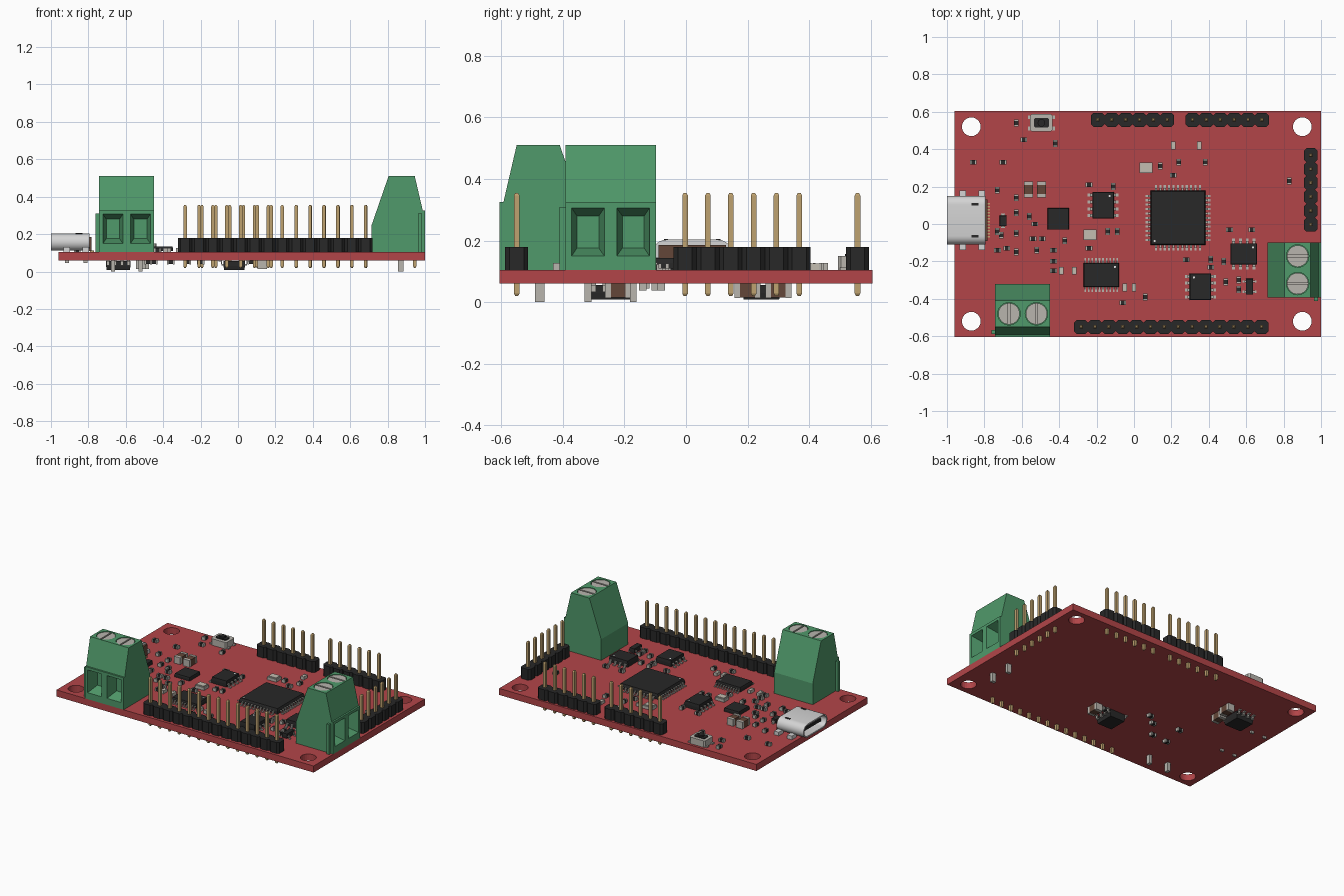
import bpy, bmesh, math
from mathutils import Matrix, Vector

cube = bpy.data.objects.get("Cube")
if cube:
    bpy.data.objects.remove(cube, do_unlink=True)

COLOURS = {
    "board_red": (0.45, 0.06, 0.066), "terminal_green": (0.08, 0.32, 0.145),
    "plastic_black": (0.021, 0.021, 0.021), "pin_gold": (0.52, 0.36, 0.16),
    "lead_grey": (0.48, 0.46, 0.42), "shell_silver": (0.66, 0.66, 0.66),
    "capacitor_brown": (0.125, 0.062, 0.04), "ceramic_beige": (0.55, 0.51, 0.44),
    "mark_white": (0.8, 0.8, 0.8),
}
MATS = {}
for label, rgb in COLOURS.items():
    m = bpy.data.materials.new(label)
    m.use_nodes = True
    m.diffuse_color = (*rgb, 1)
    m.node_tree.nodes["Principled BSDF"].inputs["Base Color"].default_value = (*rgb, 1)
    MATS[label] = m

TOP, UNDER = (0.105, 1), (0.06, -1)              # board faces: height, outward sign
ALONG_X = Matrix(((0, 0, 1, 0), (1, 0, 0, 0), (0, 1, 0, 0), (0, 0, 0, 1)))
ALONG_Y = Matrix(((1, 0, 0, 0), (0, 0, 1, 0), (0, 1, 0, 0), (0, 0, 0, 1)))


def circle(x, y, r, n=24, a0=0.0, a1=math.tau):
    full = abs(a1 - a0 - math.tau) < 1e-6
    steps = n if full else n - 1
    return [(x + r * math.cos(a0 + (a1 - a0) * i / steps),
             y + r * math.sin(a0 + (a1 - a0) * i / steps)) for i in range(n)]


def rect(x, y, w, d, cut=0):
    w, d = w / 2, d / 2
    if not cut:
        return [(x - w, y - d), (x + w, y - d), (x + w, y + d), (x - w, y + d)]
    return [(x - w + cut, y - d), (x + w - cut, y - d), (x + w, y - d + cut), (x + w, y + d - cut),
            (x + w - cut, y + d), (x - w + cut, y + d), (x - w, y + d - cut), (x - w, y - d + cut)]


class Part:
    """Collects coloured prisms into one object."""

    def __init__(self, name, side=TOP):
        self.name, self.side = name, side
        self.bm, self.mats = bmesh.new(), []

    def prism(self, mat, pts, z, h, taper=1, frame=None):
        if mat not in self.mats:
            self.mats.append(mat)
        base, sign = self.side
        c = sum((Vector(p) for p in pts), Vector((0, 0))) / len(pts)
        rings = []
        for height, k in ((z, 1), (z + h, taper)):
            flat = [c + (Vector(p) - c) * k for p in pts]
            if frame:
                co = [frame @ Vector((p.x, p.y, height)) for p in flat]
            else:
                co = [Vector((p.x, p.y, base + sign * height)) for p in flat]
            rings.append([self.bm.verts.new(v) for v in co])
        lo, hi = rings
        n = len(pts)
        faces = [self.bm.faces.new(lo[::-1]), self.bm.faces.new(hi)]
        faces += [self.bm.faces.new((lo[i], lo[(i + 1) % n], hi[(i + 1) % n], hi[i])) for i in range(n)]
        for f in faces:
            f.material_index = self.mats.index(mat)

    def box(self, mat, x, y, w, d, z, h, taper=1):
        self.prism(mat, rect(x, y, w, d), z, h, taper)

    def finish(self, place=None):
        bmesh.ops.recalc_face_normals(self.bm, faces=self.bm.faces)
        if place:
            self.bm.transform(place)
        mesh = bpy.data.meshes.new(self.name)
        self.bm.to_mesh(mesh)
        self.bm.free()
        for m in self.mats:
            mesh.materials.append(MATS[m])
        ob = bpy.data.objects.new(self.name, mesh)
        bpy.context.collection.objects.link(ob)
        return ob


def carve(ob, cutter):
    cutter.hide_render = True
    mod = ob.modifiers.new("carve", "BOOLEAN")
    mod.operation, mod.solver, mod.object = "DIFFERENCE", "EXACT", cutter
    bpy.context.view_layer.objects.active = ob
    bpy.ops.object.modifier_apply(modifier=mod.name)
    bpy.data.objects.remove(cutter, do_unlink=True)


# Circuit board with mounting holes
board = Part("circuit_board", (0.06, 1))
board.box("board_red", 0.02, 0, 1.96, 1.21, 0, 0.045)
holes = Part("hole_cutter", (0, 1))
for x in (-0.87, 0.90):
    for y in (-0.52, 0.52):
        holes.prism("board_red", circle(x, y, 0.05), 0, 0.2)
carve(board.finish(), holes.finish())

# Screw terminals: carved housing, side tab, slotted screws and solder legs
def terminal(name, place):
    body = Part(name + "_housing", (0, 1))
    profile = [(0, 0), (0, 0.22), (0.012, 0.22), (0.055, 0.405), (0.195, 0.405), (0.285, 0.145), (0.285, 0)]
    body.prism("terminal_green", profile, -0.147, 0.294, frame=ALONG_X)
    cut = Part("terminal_cutter", (0, 1))
    for x in (-0.0735, 0.0735):
        cut.prism("terminal_green", rect(x, 0.123, 0.107, 0.157), -0.001, 0.08, 0.66, ALONG_Y)
        cut.prism("terminal_green", circle(x, 0.125, 0.06), 0.36, 0.1)
    carve(body.finish(place), cut.finish(place))
    extra = Part(name + "_screws_and_legs", (0, 1))
    extra.box("terminal_green", -0.156, 0.027, 0.02, 0.02, 0, 0.205)
    for x in (-0.0735, 0.0735):
        extra.prism("lead_grey", circle(x, 0.125, 0.057), 0.355, 0.033)
        for a in (0.12, math.pi + 0.12):
            half = circle(x, 0.125, 0.057, 14, a + 1.45, a + 4.6)
            shift = Vector((math.cos(a + 3.03), math.sin(a + 3.03))) * 0.005
            half = [(px + shift.x * 0.1, py + shift.y * 0.1) for px, py in half]
            c = Vector((x, 0.125)) + shift
            half[0] = tuple(Vector(half[0]) + shift)
            half[-1] = tuple(Vector(half[-1]) + shift)
            extra.prism("lead_grey", half, 0.388, 0.014)
        extra.box("lead_grey", x, 0.13, 0.022, 0.03, -0.105, 0.11)
    extra.finish(place)


terminal("front_terminal", Matrix.Translation((-0.595, -0.605, 0.105)))
terminal("right_terminal", Matrix.Translation((1.0, -0.245, 0.105)) @ Matrix.Rotation(math.pi / 2, 4, "Z"))

# Pin headers
PITCH = 0.0742
def header(name, x, y, count, along_y=False):
    p = Part(name)
    for i in range(count):
        cx, cy = (x, y + i * PITCH) if along_y else (x + i * PITCH, y)
        p.prism("plastic_black", rect(cx, cy, PITCH, PITCH, 0.014), 0, 0.075)
        p.box("pin_gold", cx, cy, 0.018, 0.018, 0.075, 0.167)
        p.box("pin_gold", cx, cy, 0.018, 0.018, 0.242, 0.008, 0.5)
        p.box("pin_gold", cx, cy, 0.018, 0.018, -0.077, 0.035)
        p.box("pin_gold", cx, cy, 0.018, 0.018, -0.077, -0.008, 0.5)
    p.finish()


header("front_header", -0.283, -0.55, 14)
header("back_header_a", -0.193, 0.557, 6)
header("back_header_b", 0.313, 0.557, 6)
header("right_header", 0.945, -0.003, 6, True)

# Chips with gull-wing legs; nx legs on the y sides, ny legs on the x sides
def chip(name, x, y, w, d, h, nx=0, ny=0, pitch=0.037, leg=0.016, reach=0.026, dot=None, side=TOP):
    p = Part(name, side)
    p.box("plastic_black", x, y, w, d, 0.004, h * 0.5)
    p.box("plastic_black", x, y, w, d, 0.004 + h * 0.5, h * 0.5 - 0.004, 0.96)
    for n, flip in ((nx, False), (ny, True)):
        for i in range(n):
            t = (i - (n - 1) / 2) * pitch
            for s in (-1, 1):
                edge = (w if flip else d) / 2
                for r, length, z, tall in ((0.2, 0.4, h * 0.4, 0.006), (0.4, 0.2, 0, h * 0.4), (0.7, 0.6, 0, 0.006)):
                    o = s * (edge + r * reach)
                    if flip:
                        p.box("lead_grey", x + o, y + t, length * reach, leg, z, tall)
                    else:
                        p.box("lead_grey", x + t, y + o, leg, length * reach, z, tall)
    if dot:
        p.prism("mark_white", circle(x + dot[0] * (w / 2 - 0.022), y + dot[1] * (d / 2 - 0.022), 0.006, 10), h, 0.002)
    p.finish()


chip("main_processor", 0.235, 0.033, 0.293, 0.293, 0.038, 11, 11, 0.0235, 0.011, 0.028, (-1, -1))
chip("driver_chip", -0.165, 0.1, 0.114, 0.143, 0.045, 0, 4, dot=(1, 1))
chip("interface_chip", -0.175, -0.272, 0.19, 0.129, 0.033, 10, 0, 0.019, 0.009, dot=(1, 1))
chip("amplifier_chip", 0.355, -0.335, 0.114, 0.143, 0.045, 0, 4, dot=(-1, 1))
chip("transceiver_chip", 0.587, -0.16, 0.143, 0.114, 0.045, 4, 0, dot=(1, 1))
chip("flat_chip", -0.405, 0.027, 0.115, 0.115, 0.028)
chip("transistor", 0.618, -0.335, 0.038, 0.085, 0.035, 0, 2, 0.055, 0.012, 0.018)
chip("diode", -0.70, 0.017, 0.036, 0.055, 0.03, 1, 0, leg=0.02, reach=0.012)
chip("under_chip_a", -0.02, -0.245, 0.114, 0.13, 0.052, 0, 4, side=UNDER)
chip("under_chip_b", -0.64, 0.245, 0.13, 0.12, 0.052, 4, 0, side=UNDER)

# Two-terminal parts: coloured body between metal ends
def chip_parts(name, mat, spots, length, width, h, along_y, side=TOP):
    p = Part(name, side)
    for x, y in spots:
        for k, part, colour, tall in ((0, 0.56, mat, h), (-0.39, 0.22, "lead_grey", h + 0.002), (0.39, 0.22, "lead_grey", h + 0.002)):
            if along_y:
                p.box(colour, x, y + k * length, width, part * length, 0, tall)
            else:
                p.box(colour, x + k * length, y, part * length, width, 0, tall)
    p.finish()


chip_parts("resistors_across", "plastic_black", [
    (-.59, .45), (-.86, .33), (-.7, .33), (-.24, .21), (.21, .26), (.51, -.03), (.63, -.03), (.28, -.19),
    (-.24, -.13), (-.06, -.42), (-.68, -.13), (-.73, -.14), (-.43, -.25), (-.43, -.2), (-.43, -.14),
    (-.54, -.08), (-.49, -.08), (.41, -.23), (-.53, .0)], 0.036, 0.024, 0.02, False)
chip_parts("resistors_along", "plastic_black", [
    (-.63, .54), (-.42, .43), (-.73, .18), (-.63, .14), (-.63, .06), (-.56, .04), (-.63, -.05), (-.63, -.15),
    (-.52, -.14), (-.71, -.06), (-.11, .2), (-.14, -.04), (-.09, -.04), (.14, .31), (.24, .33), (.38, .33),
    (.83, .23), (.41, -.19), (.48, -.2), (.49, -.31), (.56, -.3), (.56, -.35), (.06, -.39),
    (-.37, -.09), (-.73, -.04)], 0.036, 0.024, 0.02, True)
chip_parts("small_lamps", "ceramic_beige", [
    (.21, .42), (.35, .42), (-.39, -.25), (-.32, -.25), (-.05, -.34), (0, -.34)], 0.042, 0.024, 0.02, True)
chip_parts("large_capacitors", "capacitor_brown", [(-.565, .185), (-.495, .185)], 0.085, 0.048, 0.045, True)
chip_parts("under_capacitors", "capacitor_brown", [(.13, -.22), (-.5, .3), (-.52, .2)], 0.085, 0.05, 0.045, True, UNDER)
chip_parts("under_resistors", "plastic_black", [
    (-.36, -.25), (-.48, -.26), (-.2, -.08), (-.27, -.14), (-.45, -.1), (.07, -.2)], 0.04, 0.024, 0.02, False, UNDER)

# Ceramic resonators
res = Part("resonators")
for x, y in ((0.065, 0.302), (-0.235, -0.057)):
    res.box("lead_grey", x, y, 0.07, 0.056, 0, 0.02)
    res.box("ceramic_beige", x, y, 0.058, 0.044, 0.02, 0.006)
res.finish()

# Push button
btn = Part("push_button")
btn.prism("lead_grey", rect(-0.495, 0.541, 0.12, 0.095, 0.01), 0, 0.045)
for s in (-1, 1):
    for t in (-1, 1):
        btn.box("lead_grey", -0.495 + s * 0.062, 0.541 + t * 0.03, 0.02, 0.02, 0, 0.008)
btn.prism("plastic_black", rect(-0.495, 0.541, 0.08, 0.05, 0.006), 0.045, 0.006)
btn.prism("plastic_black", circle(-0.495, 0.541, 0.02), 0.051, 0.01)
btn.finish()

# Data socket: hollow rounded shell, tongue, back plate and mounting feet
def stadium(half_width, r):
    w, q = half_width - r, math.pi / 2
    return circle(0.02 + w, 0.157, r, 12, -q, q) + circle(0.02 - w, 0.157, r, 12, q, 3 * q)


shell = Part("socket_shell", (0, 1))
shell.prism("shell_silver", stadium(0.13, 0.046), -1.0, 0.205, frame=ALONG_X)
hollow = Part("socket_cutter", (0, 1))
hollow.prism("shell_silver", stadium(0.121, 0.037), -1.01, 0.17, frame=ALONG_X)
shell_ob = shell.finish()
carve(shell_ob, hollow.finish())
bpy.ops.object.select_all(action="DESELECT")
shell_ob.select_set(True)
bpy.context.view_layer.objects.active = shell_ob
bpy.ops.object.shade_smooth_by_angle(angle=math.radians(35))
fit = Part("socket_fittings")
fit.box("plastic_black", -0.905, 0.02, 0.14, 0.19, 0.042, 0.02)
fit.box("capacitor_brown", -0.79, 0.02, 0.016, 0.22, 0.005, 0.075)
for s in (-1, 1):
    for x in (-0.915, -0.815):
        fit.box("shell_silver", x, 0.02 + s * 0.135, 0.035, 0.05, 0, 0.025)
        fit.box("lead_grey", x, 0.02 + s * 0.145, 0.022, 0.012, -0.06, 0.065)
    fit.box("plastic_black", -0.85, 0.02 + s * 0.085, 0.035, 0.014, 0.096, 0.004)
for i in range(12):
    fit.box("pin_gold", -0.78, 0.02 + (i - 5.5) * 0.016, 0.02, 0.008, 0, 0.008)
fit.finish()
